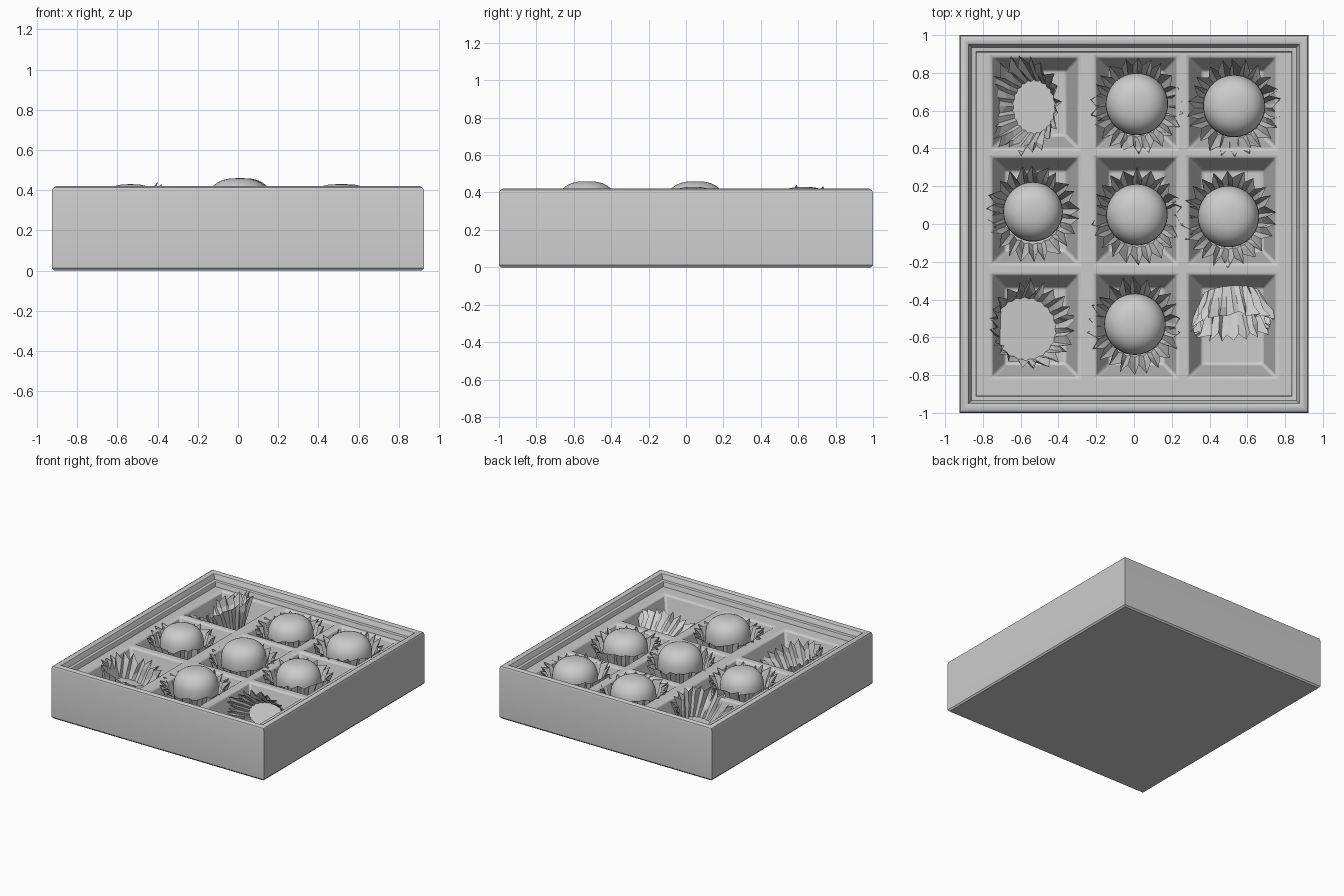
import bpy, bmesh, math, random
from mathutils import Matrix, Vector, Euler

if "Cube" in bpy.data.objects:
    bpy.data.objects.remove(bpy.data.objects["Cube"])

random.seed(4)


def finish(name, bm, smooth=None):
    bmesh.ops.recalc_face_normals(bm, faces=bm.faces)
    me = bpy.data.meshes.new(name)
    bm.to_mesh(me)
    bm.free()
    ob = bpy.data.objects.new(name, me)
    bpy.context.collection.objects.link(ob)
    if smooth:
        bpy.ops.object.select_all(action='DESELECT')
        ob.select_set(True)
        bpy.context.view_layer.objects.active = ob
        bpy.ops.object.shade_smooth_by_angle(angle=math.radians(smooth))
    return ob


def bridge(bm, a, b):
    n = len(a)
    for i in range(n):
        bm.faces.new((a[i], a[(i + 1) % n], b[(i + 1) % n], b[i]))


# Open box: rectangular rings following the wall section (inset, z)
bm = bmesh.new()
section = [(.01, 0), (0, .012), (0, .395), (.006, .412), (.02, .42), (.036, .42),
           (.05, .412), (.058, .395), (.066, .375), (.088, .372), (.092, .365), (.092, .04)]
rings = []
for d, z in section:
    rings.append([bm.verts.new((sx * (.925 - d), sy * (1 - d), z))
                  for sx, sy in ((-1, -1), (1, -1), (1, 1), (-1, 1))])
for a, b in zip(rings, rings[1:]):
    bridge(bm, a, b)
bm.faces.new(rings[0])
bm.faces.new(rings[-1])
finish("box", bm, 30)

# Tray with nine tapered pockets
bm = bmesh.new()
xs = [-.835, -.75, -.295, -.20, .225, .29, .75, .835]
ys = [-.91, -.81, -.27, -.21, .35, .40, .88, .91]
TOP, FLOOR = .335, .10
grid = [[bm.verts.new((x, y, TOP)) for y in ys] for x in xs]
for i in range(7):
    for j in range(7):
        q = [grid[i][j], grid[i + 1][j], grid[i + 1][j + 1], grid[i][j + 1]]
        if i % 2 and j % 2:
            t = .065
            low = [bm.verts.new((x, y, FLOOR)) for x, y in (
                (xs[i] + t, ys[j] + t), (xs[i + 1] - t, ys[j] + t),
                (xs[i + 1] - t, ys[j + 1] - t), (xs[i] + t, ys[j + 1] - t))]
            bridge(bm, q, low)
            bm.faces.new(low)
        else:
            bm.faces.new(q)
tray = finish("tray", bm, 40)
bev = tray.modifiers.new("soft_edges", 'BEVEL')
bev.width, bev.segments = .014, 3
bev.limit_method, bev.angle_limit = 'ANGLE', math.radians(30)


# Squat rounded chocolate, lathed
def chocolate(name, x, y, top, r):
    bm = bmesh.new()
    half, n, steps = .15, 48, 16
    zc = top - half
    rows = []
    for k in range(1, steps):
        a = -math.pi / 2 + math.pi * k / steps
        rad = r * math.cos(a) ** .75
        z = zc + half * math.copysign(abs(math.sin(a)) ** .8, a)
        rows.append([bm.verts.new((x + rad * math.cos(2 * math.pi * i / n),
                                   y + rad * math.sin(2 * math.pi * i / n), z))
                     for i in range(n)])
    for p, q in zip(rows, rows[1:]):
        bridge(bm, p, q)
    for row, z in ((rows[0], zc - half), (rows[-1], top)):
        tip = bm.verts.new((x, y, z))
        for i in range(n):
            bm.faces.new((tip, row[i], row[(i + 1) % n]))
    finish(name, bm, 60)


# Pleated paper cup with a ragged zigzag rim
def wrapper(name, loc, base=.155, rim=.225, h=.22, rot=(0, 0, 0), scale=(1, 1, 1), crumple=.008):
    pleats = 22
    n = pleats * 2
    jit = [random.uniform(-1, 1) for _ in range(n)]
    m = (Matrix.Translation(loc) @ Euler([math.radians(a) for a in rot]).to_matrix().to_4x4()
         @ Matrix.Diagonal((*scale, 1)))
    bm = bmesh.new()
    rows = []
    for t in (0, .35, .7, 1):
        row = []
        for i in range(n):
            s = 1 if i % 2 else -1
            a = 2 * math.pi * (i + .45 * t * jit[i]) / n
            r = base + (rim - base) * t + s * (.004 + .019 * t) + crumple * t * random.uniform(-1, 1)
            z = h * t + t * (.014 * s + .014 * jit[i])
            row.append(bm.verts.new(m @ Vector((r * math.cos(a), r * math.sin(a), z))))
        rows.append(row)
    for p, q in zip(rows, rows[1:]):
        bridge(bm, p, q)
    c = bm.verts.new(m @ Vector((0, 0, 0)))
    for i in range(n):
        bm.faces.new((c, rows[0][i], rows[0][(i + 1) % n]))
    finish(name, bm)


# Filled pockets
filled = [(.015, .635, .43, .165), (.53, .625, .43, .165), (-.535, .065, .43, .158),
          (.015, .05, .46, .163), (.50, .04, .43, .163), (.005, -.53, .46, .163)]
for k, (x, y, top, r) in enumerate(filled, 1):
    chocolate(f"chocolate_{k}", x, y, top, r)
    wrapper(f"wrapper_{k}", (x, y - .01, .115), scale=(1, 1.04, 1))

# Empty, displaced wrappers
wrapper("empty_wrapper_back_left", (-.53, .62, .17), base=.13, rim=.225, h=.19,
        rot=(0, -20, 0), scale=(.9, 1.08, 1), crumple=.018)
wrapper("empty_wrapper_front_left", (-.575, -.555, .15), base=.165, rim=.215, h=.15,
        rot=(-6, 14, 0), crumple=.012)
wrapper("empty_wrapper_front_right", (.515, -.37, .17), base=.15, rim=.22, h=.20,
        rot=(60, 0, 4), scale=(1, .58, 1), crumple=.022)
